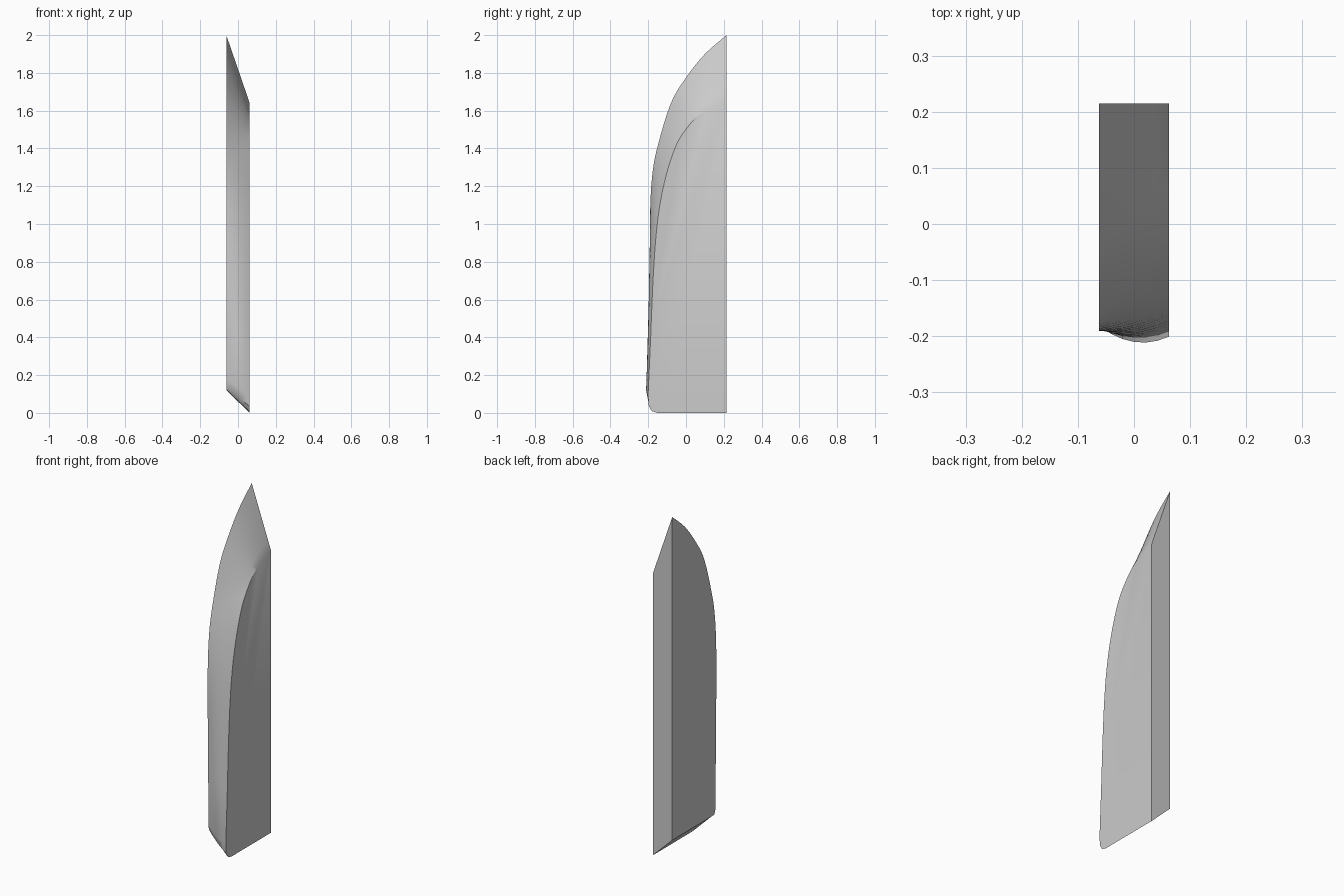
import bpy, bmesh
from mathutils import Vector

cube = bpy.data.objects.get("Cube")
if cube:
    bpy.data.objects.remove(cube)

HALF = 0.062   # half thickness
STRIPS = 6     # strips across the rim

# Matching outline points: (y, z) on the tall side, (y, z) on the short side
outline = [Vector(p) for p in (
    (.215, .12, .215, 0), (-.14, .12, -.15, 0), (-.17, .122, -.18, .009),
    (-.18, .138, -.197, .035), (-.182, .18, -.201, .09),
    (-.186, .5, -.187, .4), (-.19, .85, -.172, .75),
    (-.189, 1.1, -.15, 1.02), (-.176, 1.28, -.112, 1.23),
    (-.148, 1.42, -.055, 1.41), (-.08, 1.64, .01, 1.515),
    (0, 1.775, .07, 1.575), (.1, 1.9, .14, 1.61), (.215, 2, .215, 1.64))]


def smooth_path(points, first, steps):
    """Round the path off from the point numbered first to its end."""
    path = points[:first]
    last = len(points) - 1
    for i in range(first, last):
        a, b = points[i], points[i + 1]
        ta = (b - points[max(i - 1, first)]) / 2
        tb = (points[min(i + 2, last)] - a) / 2
        for k in range(steps):
            t = k / steps
            path.append(a * (2*t**3 - 3*t*t + 1) + ta * (t**3 - 2*t*t + t)
                        + b * (3*t*t - 2*t**3) + tb * (t**3 - t*t))
    return path + [points[last]]


def bulge(p):
    """Forward swelling of the rim, strongest near the foot."""
    rise = min(max((p[1] - .12) / .05, 0), 1)
    return .021 * rise * max(0, 1 - p[1] / 1.6)


# Loft the blade from one side to the other
path = smooth_path(outline, 5, 4)
bm = bmesh.new()
rings = []
for s in range(STRIPS + 1):
    u = s / STRIPS
    ring = []
    for p in path:
        y = p[0] + (p[2] - p[0]) * u - 4 * u * (1 - u) * bulge(p)
        z = p[1] + (p[3] - p[1]) * u
        ring.append(bm.verts.new(((2 * u - 1) * HALF, y, z)))
    rings.append(ring)
count = len(path)
for a, b in zip(rings, rings[1:]):
    for i in range(count):
        j = (i + 1) % count
        bm.faces.new((a[i], a[j], b[j], b[i]))

# Flat sides
bm.faces.new(rings[0])
bm.faces.new(rings[-1])
bmesh.ops.recalc_face_normals(bm, faces=bm.faces)
mesh = bpy.data.meshes.new("blade_panel")
bm.to_mesh(mesh)
bm.free()

# Plain grey finish
grey = bpy.data.materials.new("light_grey")
grey.use_nodes = True
color = (.6, .6, .6, 1)
grey.diffuse_color = color
grey.node_tree.nodes["Principled BSDF"].inputs["Base Color"].default_value = color
mesh.materials.append(grey)

panel = bpy.data.objects.new("blade_panel", mesh)
bpy.context.collection.objects.link(panel)
bpy.ops.object.select_all(action="DESELECT")
panel.select_set(True)
bpy.context.view_layer.objects.active = panel
bpy.ops.object.shade_smooth_by_angle(angle=.52)
